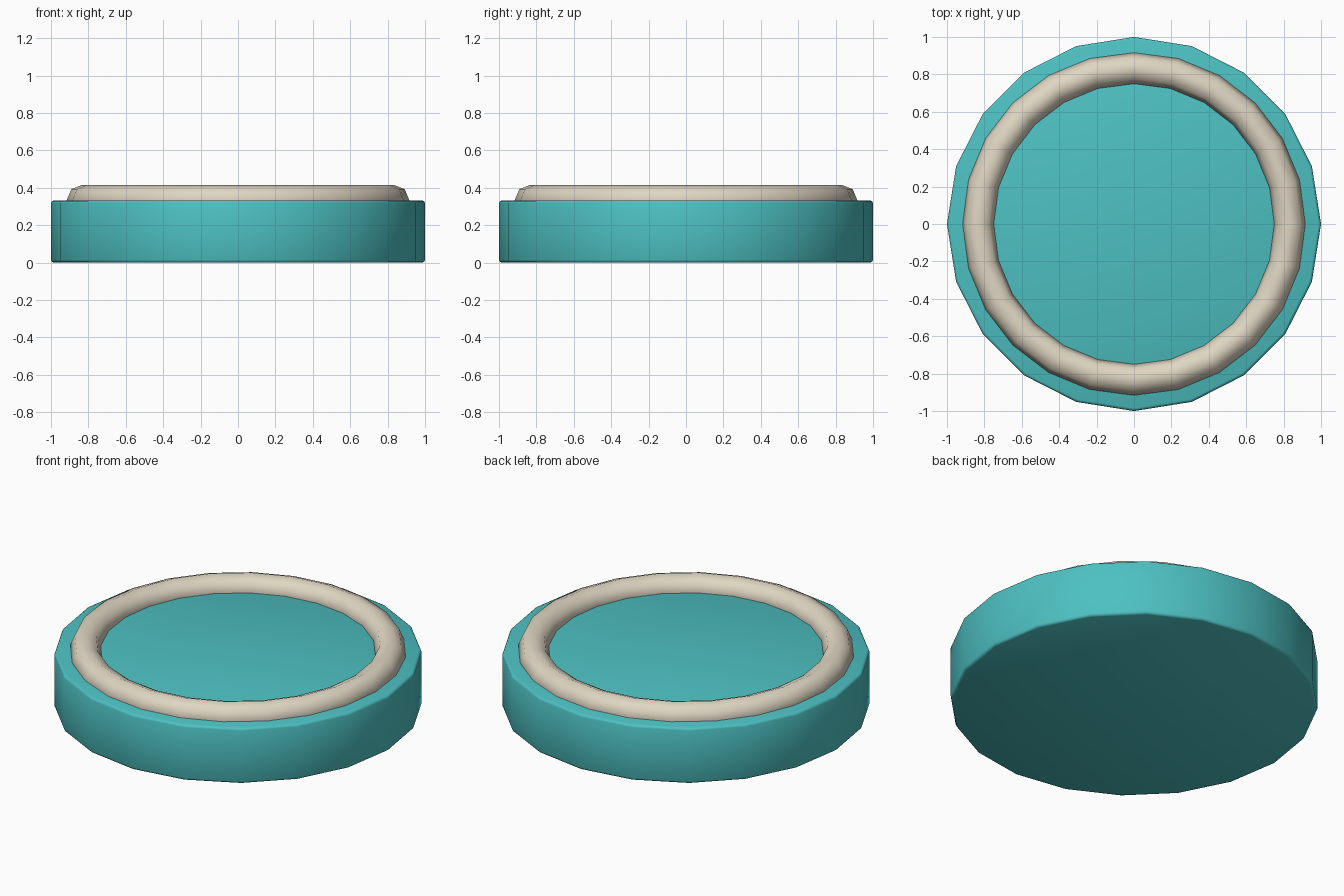
import bpy
import math

cube = bpy.data.objects.get("Cube")
if cube:
    bpy.data.objects.remove(cube, do_unlink=True)


def make_material(name, rgb):
    mat = bpy.data.materials.new(name)
    mat.use_nodes = True
    mat.diffuse_color = (*rgb, 1)
    mat.node_tree.nodes["Principled BSDF"].inputs["Base Color"].default_value = (*rgb, 1)
    return mat


def finish(name, mat):
    obj = bpy.context.object
    obj.name = obj.data.name = name
    obj.data.materials.append(mat)
    bpy.ops.object.shade_smooth()
    return obj


teal = make_material("teal", (0.075, 0.53, 0.54))
cream = make_material("cream", (0.74, 0.67, 0.54))

HEIGHT = 0.333

# Thick disc with softened rims
bpy.ops.mesh.primitive_cylinder_add(vertices=20, radius=1, depth=HEIGHT,
                                    location=(0, 0, HEIGHT / 2))
disc = finish("disc_body", teal)
bevel = disc.modifiers.new("rim_bevel", "BEVEL")
bevel.width = 0.015
bevel.segments = 2
bevel.limit_method = "ANGLE"
bevel.angle_limit = math.radians(40)

# Raised ring, half sunk into the top
bpy.ops.mesh.primitive_torus_add(major_segments=24, minor_segments=8,
                                 major_radius=0.833, minor_radius=0.083,
                                 location=(0, 0, HEIGHT))
finish("top_ring", cream)
